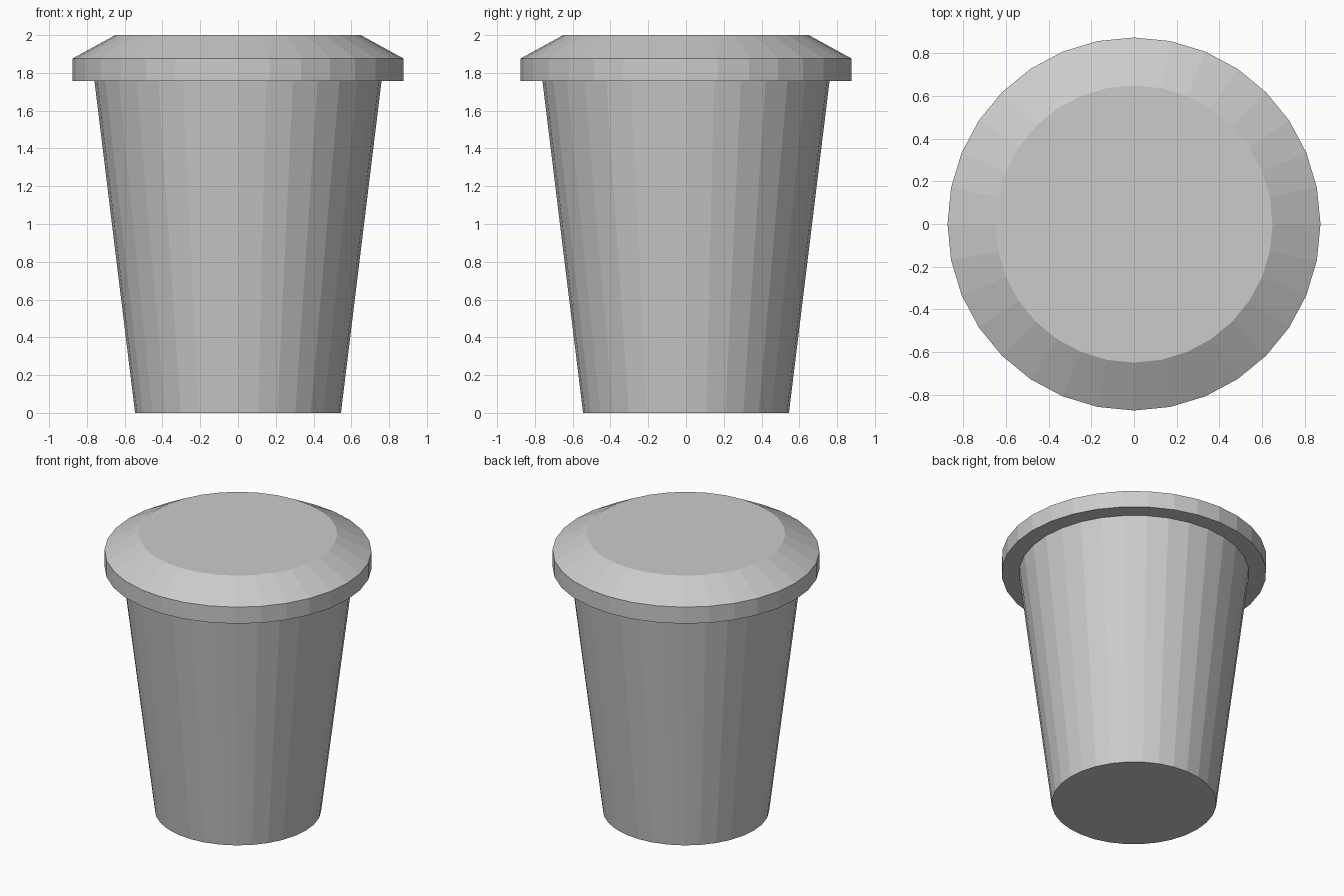
import bpy
import bmesh
from math import cos, sin, tau

if "Cube" in bpy.data.objects:
    bpy.data.objects.remove(bpy.data.objects["Cube"])

SIDES = 32


def lathe(name, profile, cap_bottom=False, cap_top=False):
    """Revolve (radius, height) points around z with flat facets."""
    bm = bmesh.new()
    rings = [[bm.verts.new((r * cos(tau * i / SIDES), r * sin(tau * i / SIDES), z))
              for i in range(SIDES)] for r, z in profile]
    for low, high in zip(rings, rings[1:]):
        for i in range(SIDES):
            j = (i + 1) % SIDES
            bm.faces.new((low[i], low[j], high[j], high[i]))
    if cap_bottom:
        bm.faces.new(rings[0][::-1])
    if cap_top:
        bm.faces.new(rings[-1])
    mesh = bpy.data.meshes.new(name)
    bm.to_mesh(mesh)
    bm.free()
    obj = bpy.data.objects.new(name, mesh)
    bpy.context.collection.objects.link(obj)
    return obj


# Tapered cup body, open where the lid closes it
lathe("cup", [(0.545, 0), (0.76, 1.757)], cap_bottom=True)

# Lid: flat underside ring, upright rim, sloped shoulder, flat top
lathe("lid", [(0.76, 1.757), (0.875, 1.757), (0.875, 1.877), (0.65, 2.0)], cap_top=True)
